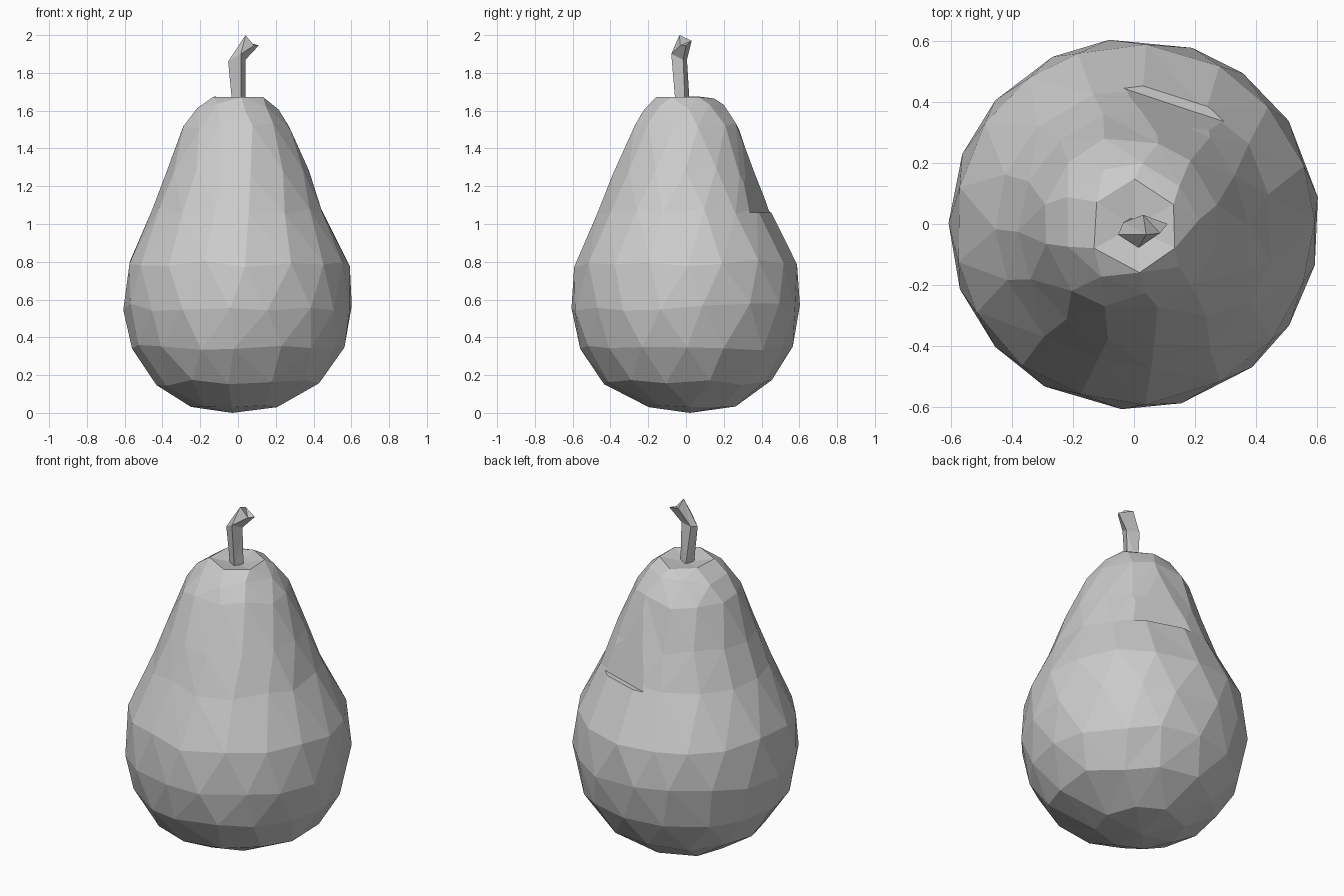
import bpy, bmesh, math, random
from mathutils import Vector, Matrix

if "Cube" in bpy.data.objects:
    bpy.data.objects.remove(bpy.data.objects["Cube"])

random.seed(4)


def make_object(name, bm):
    bmesh.ops.recalc_face_normals(bm, faces=bm.faces)
    mesh = bpy.data.meshes.new(name)
    bm.to_mesh(mesh)
    bm.free()
    obj = bpy.data.objects.new(name, mesh)
    bpy.context.collection.objects.link(obj)
    return obj


def stitch(bm, a, b):
    # triangle strip between two closed rings of (angle, vertex)
    i = j = 0
    ang = lambda r, k: r[k % len(r)][0] + math.tau * (k // len(r))
    vert = lambda r, k: r[k % len(r)][1]
    while i < len(a) or j < len(b):
        if j >= len(b) or (i < len(a) and ang(a, i + 1) <= ang(b, j + 1)):
            bm.faces.new((vert(a, i), vert(a, i + 1), vert(b, j)))
            i += 1
        else:
            bm.faces.new((vert(a, i), vert(b, j + 1), vert(b, j)))
            j += 1


# Pear body: faceted staggered rings (height, radius, x centre, y centre, sides)
rings = [
    (0.035, 0.235, -0.02, 0.03, 8),
    (0.16, 0.445, 0.00, 0.00, 13),
    (0.35, 0.565, 0.00, 0.00, 16),
    (0.56, 0.608, 0.00, 0.00, 17),
    (0.79, 0.588, 0.00, 0.00, 17),
    (1.07, 0.457, 0.00, -0.01, 15),
    (1.28, 0.377, 0.00, -0.01, 14),
    (1.52, 0.285, -0.01, 0.00, 12),
    (1.62, 0.213, -0.01, 0.00, 9),
    (1.67, 0.152, 0.00, -0.01, 6),
]
bm = bmesh.new()
loops = []
for k, (z, r, cx, cy, n) in enumerate(rings):
    jz = 0.006 if k in (0, 9) else 0.02
    loop = []
    for s in range(n):
        a = math.tau * (s + 0.5 * (k % 2) + random.uniform(-0.12, 0.12)) / n
        dz = random.uniform(-jz, jz)
        lo, hi = rings[max(k - 1, 0)], rings[min(k + 1, len(rings) - 1)]
        rr = r + dz * (hi[1] - lo[1]) / (hi[0] - lo[0])
        loop.append((a, bm.verts.new((cx + rr * math.cos(a), cy + rr * math.sin(a), z + dz))))
    loops.append(loop)
for a, b in zip(loops, loops[1:]):
    stitch(bm, a, b)
# closed bottom and slightly sunken crown
for loop, co in ((loops[0], (-0.03, 0.02, 0.0)), (loops[-1], (0.0, -0.01, 1.645))):
    c = bm.verts.new(co)
    for s in range(len(loop)):
        bm.faces.new((loop[s][1], loop[(s + 1) % len(loop)][1], c))
body = make_object("pear_body", bm)

# Shallow flat nick on the back of the neck
bm = bmesh.new()
out = Vector((0.316, 0.949, 0))
side = Vector((0.949, -0.316, 0))
lower, upper = [], []
for z, d in ((1.06, 0.411), (1.56, 0.274)):
    row = [out * o + side * w + Vector((0, 0, z))
           for o, w in ((d, -0.2), (d, 0.2), (0.7, 0.2), (0.7, -0.2))]
    (lower if z < 1.2 else upper).extend(bm.verts.new(p) for p in row)
bm.faces.new(lower)
bm.faces.new(upper)
for i in range(4):
    j = (i + 1) % 4
    bm.faces.new((lower[i], lower[j], upper[j], upper[i]))
cutter = make_object("nick_cutter", bm)
mod = body.modifiers.new("nick", 'BOOLEAN')
mod.operation = 'DIFFERENCE'
mod.solver = 'EXACT'
mod.object = cutter
bpy.context.view_layer.objects.active = body
bpy.ops.object.modifier_apply(modifier="nick")
bpy.data.objects.remove(cutter)

# Bent four-sided stem
bm = bmesh.new()
sections = [
    [(-0.03, -0.03, 1.63), (0.015, -0.055, 1.63), (0.04, -0.005, 1.63), (-0.01, 0.02, 1.63)],
    [(-0.052, -0.035, 1.86), (0.015, -0.078, 1.90), (0.04, -0.015, 1.87), (-0.035, 0.005, 1.87)],
    [(0.04, -0.035, 2.0), (0.085, -0.03, 1.945), (0.11, 0.0, 1.945), (0.03, 0.03, 1.97)],
]
prev = None
for sec in sections:
    cur = [bm.verts.new(p) for p in sec]
    if prev is None:
        bm.faces.new(cur)
    else:
        for i in range(4):
            j = (i + 1) % 4
            bm.faces.new((prev[i], prev[j], cur[j], cur[i]))
    prev = cur
bm.faces.new(prev)
bmesh.ops.triangulate(bm, faces=bm.faces)
make_object("stem", bm)
